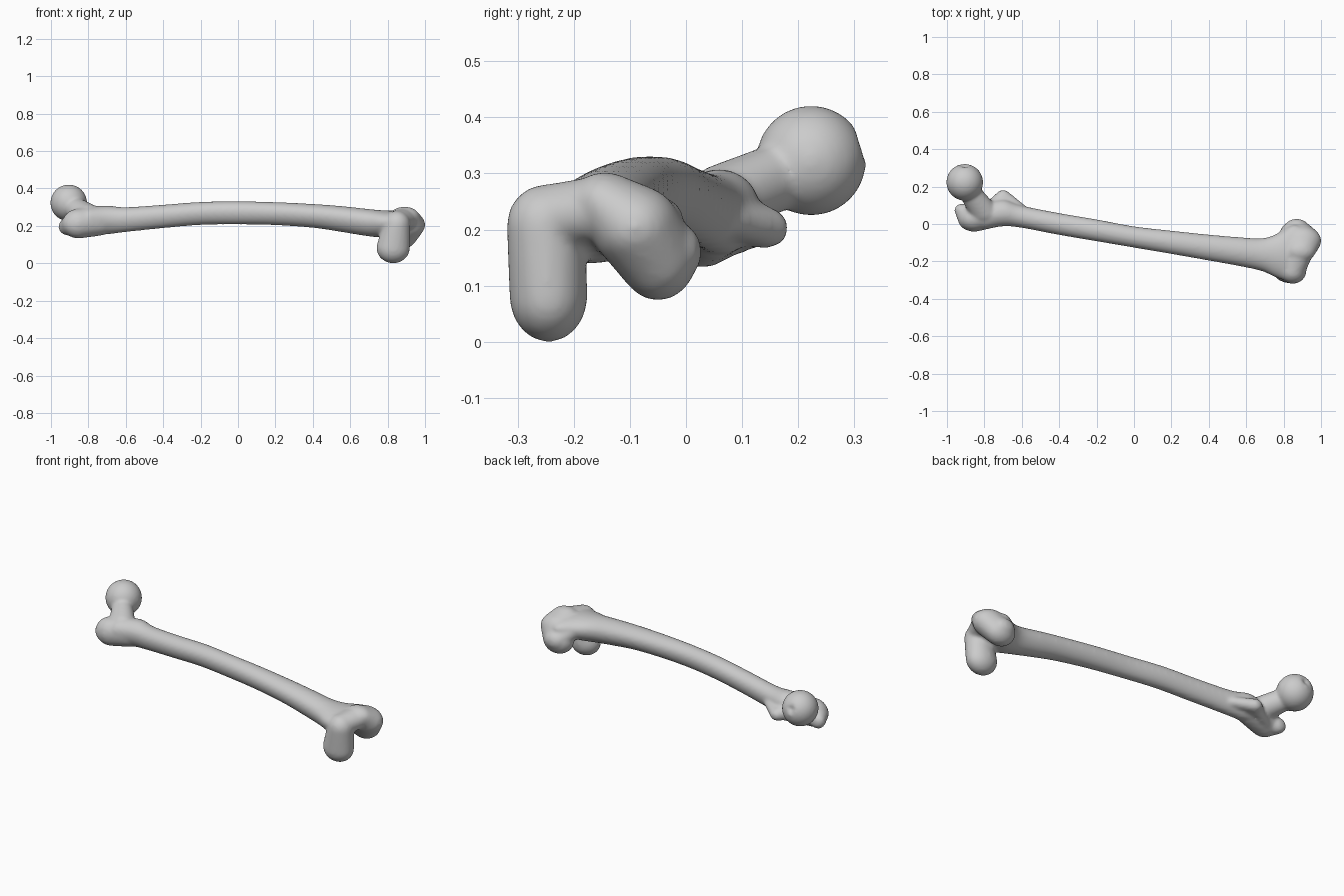
import bpy, bmesh, math
from mathutils import Vector

bm = bmesh.new()


def hull(*blobs):
    """Closed convex skin around ellipsoids given as (x, y, z, rx, ry, rz)."""
    pts = []
    for x, y, z, rx, ry, rz in blobs:
        new = bmesh.ops.create_icosphere(bm, subdivisions=3, radius=1)["verts"]
        for v in new:
            pts.append(Vector((x + v.co.x * rx, y + v.co.y * ry, z + v.co.z * rz)))
        bmesh.ops.delete(bm, geom=new, context="VERTS")
    verts = [bm.verts.new(p) for p in pts]
    out = bmesh.ops.convex_hull(bm, input=verts)
    loose = [v for v in verts if v.is_valid and not v.link_faces]
    bmesh.ops.delete(bm, geom=loose, context="VERTS")


def spline(a, b, c, d, t):
    return b + 0.5 * t * (c - a + t * (2 * a - 5 * b + 4 * c - d + t * (3 * (b - c) + d - a)))


def loft(rows, steps=6, sides=40):
    """Skin through (x, y_low, y_high, z_low, z_high) sections, slightly narrow underneath."""
    path = []
    for i in range(len(rows) - 1):
        quad = [rows[max(0, min(len(rows) - 1, i + k))] for k in (-1, 0, 1, 2)]
        for s in range(steps):
            path.append([spline(*q, s / steps) for q in zip(*quad)])
    path.append(rows[-1])
    rings = []
    for x, y0, y1, z0, z1 in path:
        ring = []
        for k in range(sides):
            a = 2 * math.pi * k / sides
            c, s = math.cos(a), math.sin(a)
            c *= 1 + 0.12 * s * abs(c)
            ring.append(bm.verts.new((x, (y0 + y1) / 2 + (y1 - y0) / 2 * c,
                                      (z0 + z1) / 2 + (z1 - z0) / 2 * s)))
        rings.append(ring)
    for r, q in zip(rings, rings[1:]):
        for k in range(sides):
            n = (k + 1) % sides
            bm.faces.new((r[k], r[n], q[n], q[k]))
    bm.faces.new(rings[0][::-1])
    bm.faces.new(rings[-1])


# Bowed shaft flaring toward the knee
loft([
    (-0.80, -0.03, 0.11, 0.15, 0.30),
    (-0.70, -0.012, 0.13, 0.155, 0.308),
    (-0.60, -0.02, 0.098, 0.167, 0.30),
    (-0.40, -0.058, 0.058, 0.188, 0.313),
    (-0.20, -0.092, 0.024, 0.205, 0.328),
    (0.00, -0.126, -0.013, 0.208, 0.331),
    (0.20, -0.160, -0.036, 0.204, 0.327),
    (0.40, -0.195, -0.057, 0.190, 0.317),
    (0.55, -0.222, -0.070, 0.168, 0.306),
    (0.68, -0.250, -0.077, 0.147, 0.292),
    (0.76, -0.285, -0.055, 0.140, 0.284),
    (0.84, -0.308, -0.010, 0.155, 0.280),
    (0.88, -0.300, -0.010, 0.165, 0.275),
])

# Ball head with a small ligament pit
centre, radius = Vector((-0.905, 0.223, 0.323)), 0.098
pit = Vector((0.0, 0.95, 0.3)).normalized()
for v in bmesh.ops.create_icosphere(bm, subdivisions=5, radius=radius)["verts"]:
    angle = v.co.angle(pit)
    if angle < 0.32:
        v.co *= 1 - 0.2 * (0.5 + 0.5 * math.cos(math.pi * angle / 0.32))
    v.co += centre

# Neck
hull((-0.89, 0.19, 0.305, 0.055, 0.05, 0.06), (-0.80, 0.06, 0.25, 0.08, 0.06, 0.066))

# Large outer knob and its hooked tip
hull((-0.855, 0.03, 0.212, 0.085, 0.072, 0.08), (-0.74, 0.05, 0.227, 0.07, 0.065, 0.08))
hull((-0.915, 0.075, 0.195, 0.046, 0.035, 0.045), (-0.86, 0.02, 0.21, 0.08, 0.06, 0.07))

# Small inner knob with its ridge
hull((-0.70, 0.145, 0.203, 0.04, 0.038, 0.036), (-0.60, 0.07, 0.22, 0.04, 0.03, 0.03),
     (-0.76, 0.08, 0.22, 0.05, 0.04, 0.05))
hull((-0.72, 0.13, 0.20, 0.03, 0.025, 0.03), (-0.85, 0.06, 0.18, 0.04, 0.03, 0.035))

# Deep knee condyle
hull((0.83, -0.245, 0.082, 0.09, 0.07, 0.083), (0.85, -0.25, 0.208, 0.072, 0.07, 0.073))

# Shallow knee condyle, leaning inward
hull((0.87, -0.05, 0.152, 0.09, 0.07, 0.079), (0.90, -0.09, 0.205, 0.102, 0.08, 0.075),
     (0.89, -0.145, 0.25, 0.08, 0.06, 0.053))
hull((0.87, -0.01, 0.16, 0.06, 0.038, 0.05), (0.80, -0.09, 0.21, 0.05, 0.05, 0.05))

# Kneecap groove bridging the condyles
hull((0.85, -0.25, 0.22, 0.065, 0.06, 0.06), (0.895, -0.13, 0.24, 0.075, 0.05, 0.06))

bmesh.ops.recalc_face_normals(bm, faces=bm.faces)
mesh = bpy.data.meshes.new("thigh_bone")
bm.to_mesh(mesh)
bm.free()
bone = bpy.data.objects.new("thigh_bone", mesh)
bpy.context.collection.objects.link(bone)

# Fuse the parts into one smooth skin
fuse = bone.modifiers.new("fuse", "REMESH")
fuse.mode = "VOXEL"
fuse.voxel_size = 0.008
fuse.use_smooth_shade = True
soften = bone.modifiers.new("soften", "SMOOTH")
soften.factor = 0.5
soften.iterations = 12
